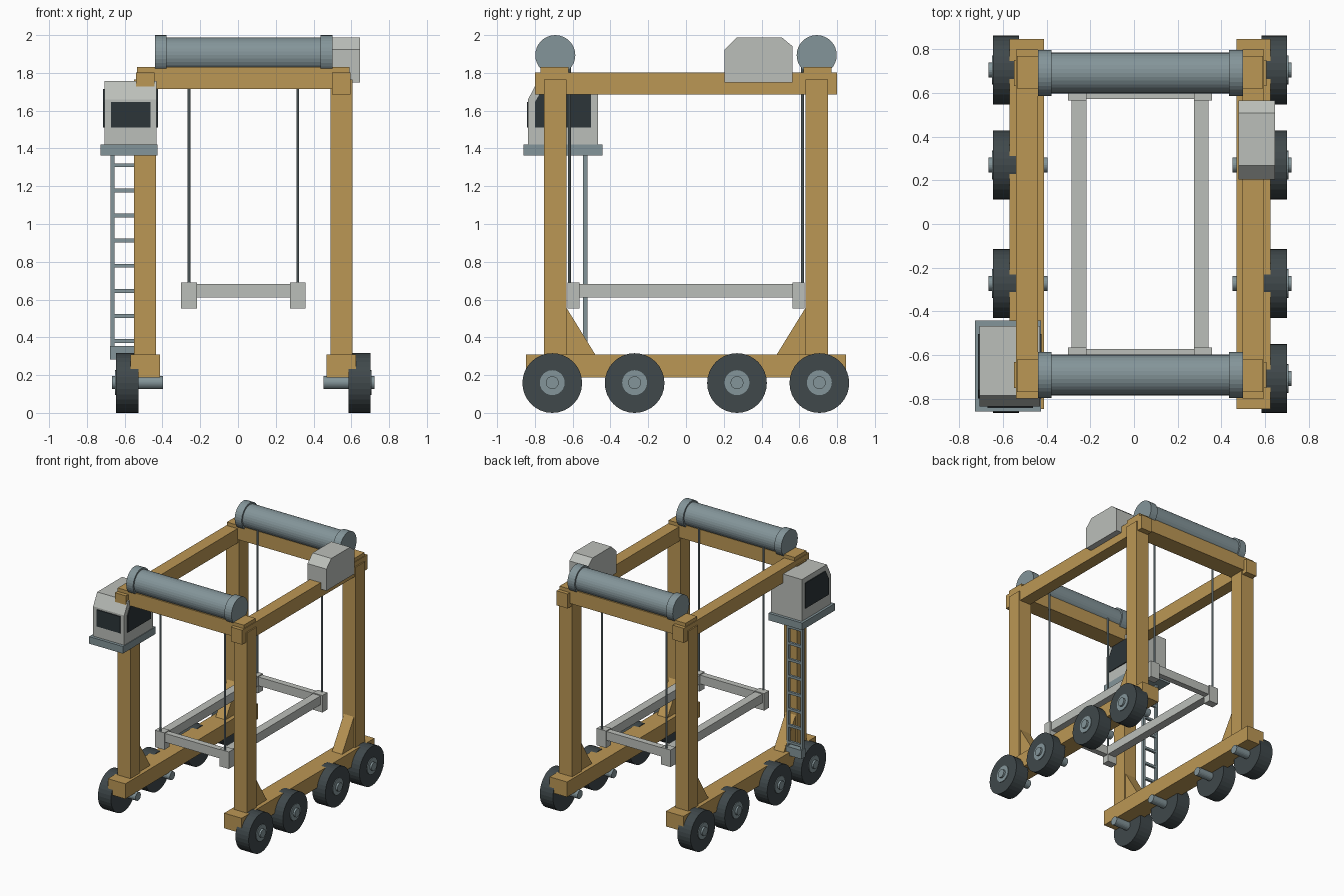
import bpy, bmesh, math
from mathutils import Matrix

if "Cube" in bpy.data.objects:
    bpy.data.objects.remove(bpy.data.objects["Cube"])

C = 0.028          # centre line of the portal frame in x


def material(name, rgb):
    m = bpy.data.materials.new(name)
    m.diffuse_color = (*rgb, 1)
    m.use_nodes = True
    m.node_tree.nodes["Principled BSDF"].inputs["Base Color"].default_value = m.diffuse_color
    return m


TAN = material("tan_paint", (0.50, 0.31, 0.09))
STEEL = material("blue_grey_steel", (0.23, 0.30, 0.32))
DARK = material("dark_rubber", (0.05, 0.065, 0.07))
PALE = material("pale_grey", (0.50, 0.52, 0.49))
GLASS = material("dark_glass", (0.025, 0.035, 0.04))


def finish(name, bm, mat):
    bmesh.ops.recalc_face_normals(bm, faces=bm.faces)
    me = bpy.data.meshes.new(name)
    bm.to_mesh(me)
    bm.free()
    me.materials.append(mat)
    ob = bpy.data.objects.new(name, me)
    bpy.context.collection.objects.link(ob)
    return ob


def box(name, x, y, z, mat):
    """Box from (min, max) pairs."""
    bm = bmesh.new()
    size = [abs(r[1] - r[0]) for r in (x, y, z)]
    mid = [(r[0] + r[1]) / 2 for r in (x, y, z)]
    bmesh.ops.create_cube(bm, size=1, matrix=Matrix.Translation(mid) @ Matrix.Diagonal((*size, 1)))
    return finish(name, bm, mat)


def rod(name, axis, a, b, p, q, r, mat, n=28):
    """Cylinder from a to b along axis X or Z; p, q are the other coordinates."""
    m = (a + b) / 2
    if axis == 'X':
        mtx = Matrix.Translation((m, p, q)) @ Matrix.Rotation(math.pi / 2, 4, 'Y')
    else:
        mtx = Matrix.Translation((p, q, m))
    bm = bmesh.new()
    bmesh.ops.create_cone(bm, cap_ends=True, segments=n, radius1=r, radius2=r,
                          depth=abs(b - a), matrix=mtx)
    return finish(name, bm, mat)


def prism(name, profile, x0, x1, mat):
    """Extrude a (y, z) profile along x."""
    bm = bmesh.new()
    f = bm.faces.new([bm.verts.new((x0, y, z)) for y, z in profile])
    ext = bmesh.ops.extrude_face_region(bm, geom=[f])
    bmesh.ops.translate(bm, vec=(x1 - x0, 0, 0),
                        verts=[v for v in ext["geom"] if isinstance(v, bmesh.types.BMVert)])
    return finish(name, bm, mat)


for s, side in ((-1, "left"), (1, "right")):
    def X(a, b):
        return sorted((C + s * a, C + s * b))

    # Portal side frame
    box(f"{side}_sill_beam", X(0.441, 0.598), (-0.847, 0.847), (0.188, 0.31), TAN)
    box(f"{side}_top_beam", X(0.469, 0.568), (-0.80, 0.80), (1.685, 1.802), TAN)
    for t, end in ((-1, "front"), (1, "rear")):
        box(f"{side}_{end}_leg", X(0.462, 0.578), (t * 0.632, t * 0.752), (0.25, 1.765), TAN)
        prism(f"{side}_{end}_gusset", [(t * 0.632, 0.555), (t * 0.478, 0.305), (t * 0.64, 0.305)],
              *X(0.475, 0.565), TAN)

    # Wheels with hubs and axles
    for i, y in enumerate((-0.708, -0.272, 0.27, 0.706)):
        rod(f"{side}_tyre_{i}", 'X', *X(0.556, 0.673), y, 0.158, 0.158, DARK, 32)
        rod(f"{side}_hub_{i}", 'X', *X(0.60, 0.679), y, 0.16, 0.066, STEEL, 24)
        rod(f"{side}_axle_{i}", 'X', *X(0.424, 0.694), y, 0.16, 0.034, STEEL, 20)

    # Spreader long member, corner blocks and hoist ropes
    box(f"{side}_spreader_beam", X(0.246, 0.314), (-0.58, 0.58), (0.612, 0.683), PALE)
    for t, end in ((-1, "front"), (1, "rear")):
        box(f"{side}_{end}_spreader_block", X(0.246, 0.33), (t * 0.565, t * 0.628), (0.553, 0.69), PALE)
        rod(f"{side}_{end}_rope", 'Z', 0.68, 1.84, C + s * 0.288, t * 0.618, 0.008, STEEL, 10)

for t, end in ((-1, "front"), (1, "rear")):
    # Cross beams, hoist drums and spreader ends
    box(f"{end}_cross_beam", (C - 0.563, C + 0.563), (t * 0.622, t * 0.77), (1.715, 1.83), TAN)
    rod(f"{end}_drum", 'X', -0.40, 0.46, t * 0.692, 1.894, 0.093, STEEL, 32)
    rod(f"{end}_drum_flange_left", 'X', -0.44, -0.378, t * 0.692, 1.894, 0.106, STEEL, 32)
    rod(f"{end}_drum_flange_right", 'X', 0.436, 0.50, t * 0.692, 1.894, 0.106, STEEL, 32)
    box(f"{end}_spreader_end", (C - 0.28, C + 0.28), (t * 0.572, t * 0.62), (0.612, 0.683), PALE)

# Machinery housing on the right top beam
prism("machinery_housing", [(0.205, 1.75), (0.205, 1.925), (0.268, 1.987), (0.508, 1.987),
                            (0.565, 1.94), (0.565, 1.75)], 0.478, 0.646, PALE)

# Operator cabin with windows on a platform
box("cabin_platform", (-0.728, -0.426), (-0.86, -0.443), (1.363, 1.42), STEEL)
prism("cabin", [(-0.836, 1.415), (-0.836, 1.66), (-0.785, 1.757), (-0.467, 1.757), (-0.467, 1.415)],
      -0.708, -0.431, PALE)
box("cabin_front_window", (-0.672, -0.462), (-0.843, -0.82), (1.51, 1.645), GLASS)
window = [(-0.80, 1.51), (-0.80, 1.645), (-0.76, 1.715), (-0.504, 1.715), (-0.504, 1.51)]
prism("cabin_left_window", window, -0.715, -0.69, GLASS)
prism("cabin_right_window", window, -0.45, -0.424, GLASS)

# Access ladder
for name, x in (("outer", -0.665), ("inner", -0.54)):
    box(f"ladder_{name}_rail", (x - 0.01, x + 0.01), (-0.545, -0.522), (0.33, 1.37), STEEL)
for i in range(8):
    z = 0.38 + i * 0.133
    box(f"ladder_rung_{i}", (-0.665, -0.54), (-0.543, -0.524), (z - 0.01, z + 0.01), STEEL)
box("ladder_foot", (-0.677, -0.528), (-0.56, -0.507), (0.283, 0.353), STEEL)
